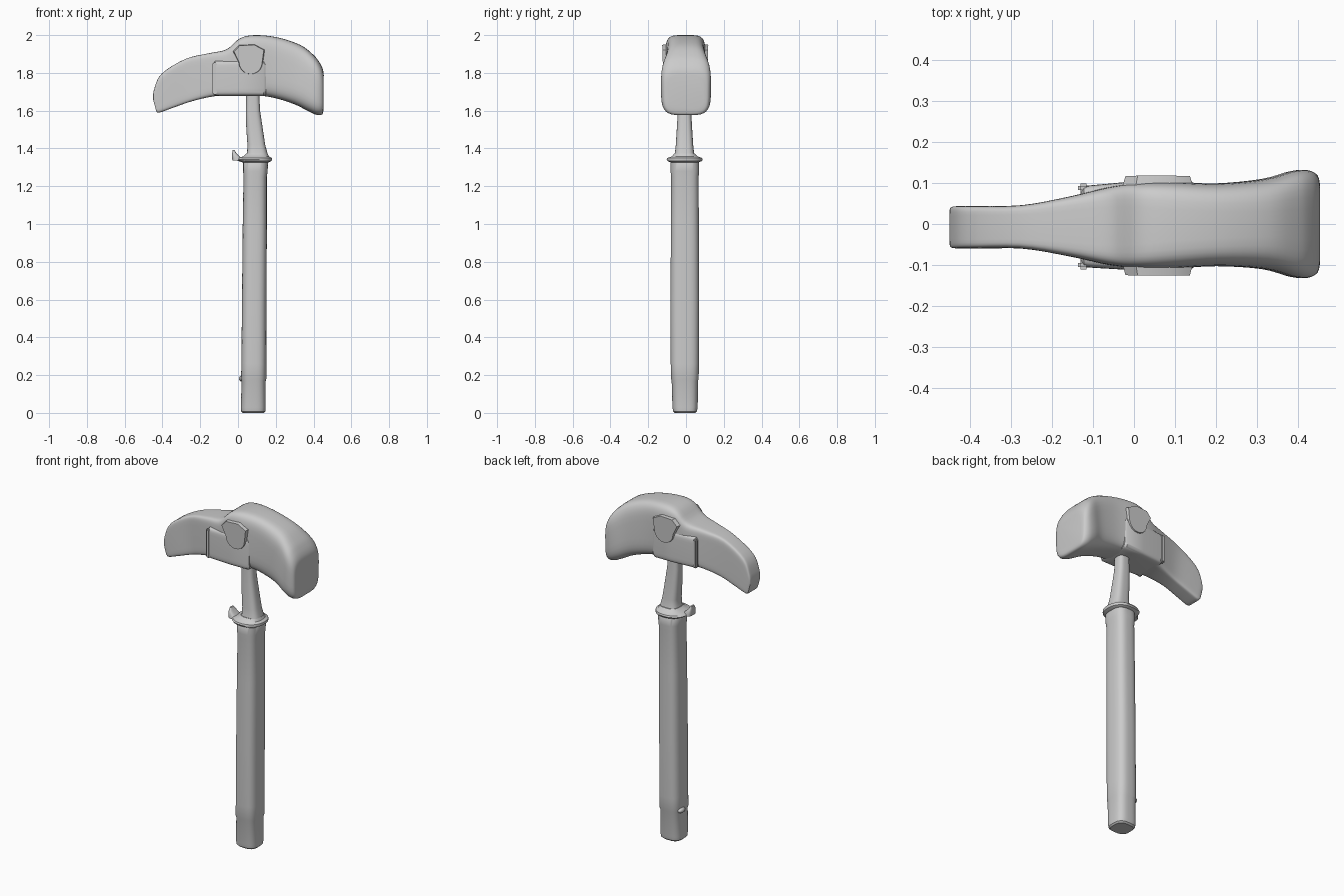
import bpy, bmesh, math
from mathutils import Vector


def ring(c, u, v, n, seg=40):
    """Superellipse section around c with half-axes u and v; n sets squareness."""
    pts = []
    for i in range(seg):
        a = 2 * math.pi * (i + 0.5) / seg
        co, si = math.cos(a), math.sin(a)
        pts.append(c + u * math.copysign(abs(co) ** (2 / n), co)
                   + v * math.copysign(abs(si) ** (2 / n), si))
    return pts


def smooth_rows(rows, steps):
    """Catmull-Rom interpolation of station rows."""
    out = []
    for i in range(len(rows) - 1):
        quad = zip(rows[max(i - 1, 0)], rows[i], rows[i + 1], rows[min(i + 2, len(rows) - 1)])
        quad = list(quad)
        for s in range(steps):
            t = s / steps
            out.append([0.5 * (2 * b + (c - a) * t + (2 * a - 5 * b + 4 * c - d) * t * t
                        + (3 * b - a - 3 * c + d) * t ** 3) for a, b, c, d in quad])
    out.append(list(rows[-1]))
    return out


def finish(name, bm, angle=35):
    bmesh.ops.recalc_face_normals(bm, faces=bm.faces)
    me = bpy.data.meshes.new(name)
    bm.to_mesh(me)
    bm.free()
    ob = bpy.data.objects.new(name, me)
    bpy.context.collection.objects.link(ob)
    bpy.ops.object.select_all(action='DESELECT')
    ob.select_set(True)
    bpy.context.view_layer.objects.active = ob
    bpy.ops.object.shade_smooth_by_angle(angle=math.radians(angle))
    return ob


def loft(name, rings):
    bm = bmesh.new()
    vs = [[bm.verts.new(p) for p in r] for r in rings]
    k = len(vs[0])
    for a, b in zip(vs, vs[1:]):
        for i in range(k):
            bm.faces.new((a[i], a[(i + 1) % k], b[(i + 1) % k], b[i]))
    bm.faces.new(vs[0])
    bm.faces.new(vs[-1])
    return finish(name, bm)


def head_rings(rows):
    out = []
    for tx, tz, bx, bz, hw, cy, n in rows:
        top, bot = Vector((tx, cy, tz)), Vector((bx, cy, bz))
        out.append(ring((top + bot) / 2, Vector((0, hw, 0)), (top - bot) / 2, n))
    return out


def upright(name, rows):
    """Loft along z; rows are z, centre x, centre y, half x, half y, squareness."""
    return loft(name, [ring(Vector((cx, cy, z)), Vector((hx, 0, 0)), Vector((0, hy, 0)), n)
                       for z, cx, cy, hx, hy, n in rows])


# Head: top x, top z, bottom x, bottom z, half width, centre y, squareness
head = [
    (-.450, 1.66, -.432, 1.595, .046, -.008, 7),
    (-.445, 1.71, -.415, 1.59, .051, -.008, 8),
    (-.405, 1.795, -.350, 1.613, .052, -.008, 9),
    (-.280, 1.873, -.250, 1.648, .053, -.007, 9),
    (-.160, 1.903, -.150, 1.672, .073, -.006, 8),
    (-.060, 1.925, -.065, 1.682, .095, -.005, 7),
    (.010, 1.983, .010, 1.682, .104, -.004, 6),
    (.090, 2.00, .085, 1.682, .106, -.003, 5),
    (.210, 1.988, .190, 1.668, .101, -.002, 4.5),
    (.330, 1.948, .300, 1.633, .110, 0, 4),
    (.400, 1.895, .370, 1.598, .129, 0, 4),
    (.432, 1.855, .415, 1.578, .131, 0, 4),
    (.449, 1.82, .446, 1.58, .118, 0, 4),
    (.454, 1.79, .453, 1.61, .095, 0, 4),
]
loft("hammer_head", head_rings(smooth_rows(head, 4)))

# Raised cheek block around the eye of the head
loft("cheek_block", head_rings([
    (-.130, 1.85, -.130, 1.69, .090, -.006, 9),
    (-.122, 1.865, -.122, 1.68, .099, -.006, 9),
    (-.098, 1.865, -.098, 1.678, .101, -.006, 9),
    (.020, 1.87, .020, 1.678, .110, -.004, 9),
    (.135, 1.87, .135, 1.678, .110, -.003, 9),
    (.147, 1.86, .147, 1.685, .102, -.003, 9)]))

# Ridge lines on each side of the claw root
for side, label in ((-1, "front"), (1, "back")):
    bm = bmesh.new()
    bmesh.ops.create_cube(bm, size=1)
    for v in bm.verts:
        v.co = Vector((-.123 + .026 * v.co.x, -.006 + side * .094 + .022 * v.co.y,
                       1.77 + .17 * v.co.z))
    bmesh.ops.bevel(bm, geom=bm.edges[:], offset=.006, segments=2, affect='EDGES')
    finish(label + "_claw_ridge", bm)

# Side bosses: D-shaped shields, proudest at the top
shield = [(-.035, 1.915), (.0, 1.95), (.09, 1.955), (.15, 1.925)]
shield += [(.068 + .072 * math.cos(a), 1.855 - .068 * math.sin(a))
           for a in [math.pi * i / 10 for i in range(11)]]
for side, label in ((-1, "front"), (1, "back")):
    bm = bmesh.new()
    inner = [bm.verts.new((x, side * .07, z)) for x, z in shield]
    outer = [bm.verts.new((.06 + (x - .06) * .85, -.004 + side * (.117 + .03 * (z - 1.79)),
                           1.875 + (z - 1.875) * .92)) for x, z in shield]
    k = len(shield)
    for i in range(k):
        bm.faces.new((inner[i], inner[(i + 1) % k], outer[(i + 1) % k], outer[i]))
    bm.faces.new(inner)
    bm.faces.new(outer)
    finish(label + "_boss", bm)

# Tapered neck between grip and head
upright("neck", [
    (1.34, .098, -.008, .066, .062, 3), (1.375, .102, -.008, .054, .051, 3),
    (1.42, .097, -.008, .047, .046, 3), (1.50, .088, -.008, .044, .041, 3),
    (1.60, .079, -.008, .038, .035, 3), (1.70, .078, -.008, .034, .034, 3)])

# Flared collar with its small upturned tab
upright("collar", [
    (1.325, .094, -.007, .066, .072, 2.6), (1.334, .088, -.007, .090, .092, 2.3),
    (1.342, .085, -.007, .096, .096, 2.2), (1.350, .088, -.007, .092, .092, 2.2),
    (1.358, .096, -.007, .068, .068, 2.5), (1.372, .100, -.007, .057, .056, 2.8)])
upright("collar_tab", [
    (1.337, -.002, -.025, .028, .035, 3), (1.355, -.010, -.025, .022, .033, 3),
    (1.375, -.020, -.025, .011, .026, 3), (1.392, -.024, -.025, .005, .014, 3)])

# Grip
upright("grip", [
    (0, .081, -.005, .056, .054, 3), (.008, .081, -.005, .064, .063, 3),
    (.03, .081, -.005, .066, .067, 3), (.17, .083, -.006, .064, .070, 3),
    (.18, .083, -.006, .067, .073, 3), (.26, .084, -.006, .066, .075, 3),
    (.60, .086, -.006, .065, .076, 3), (1.0, .089, -.006, .064, .074, 3),
    (1.25, .091, -.006, .062, .073, 3), (1.28, .092, -.006, .065, .076, 3),
    (1.325, .093, -.006, .066, .075, 3), (1.335, .093, -.006, .060, .068, 3)])

# Small bump low on the grip
bm = bmesh.new()
bmesh.ops.create_icosphere(bm, subdivisions=2, radius=1)
for v in bm.verts:
    v.co = Vector((.02 + .017 * v.co.x, .015 + .03 * v.co.y, .182 + .016 * v.co.z))
finish("grip_bump", bm, 60)
